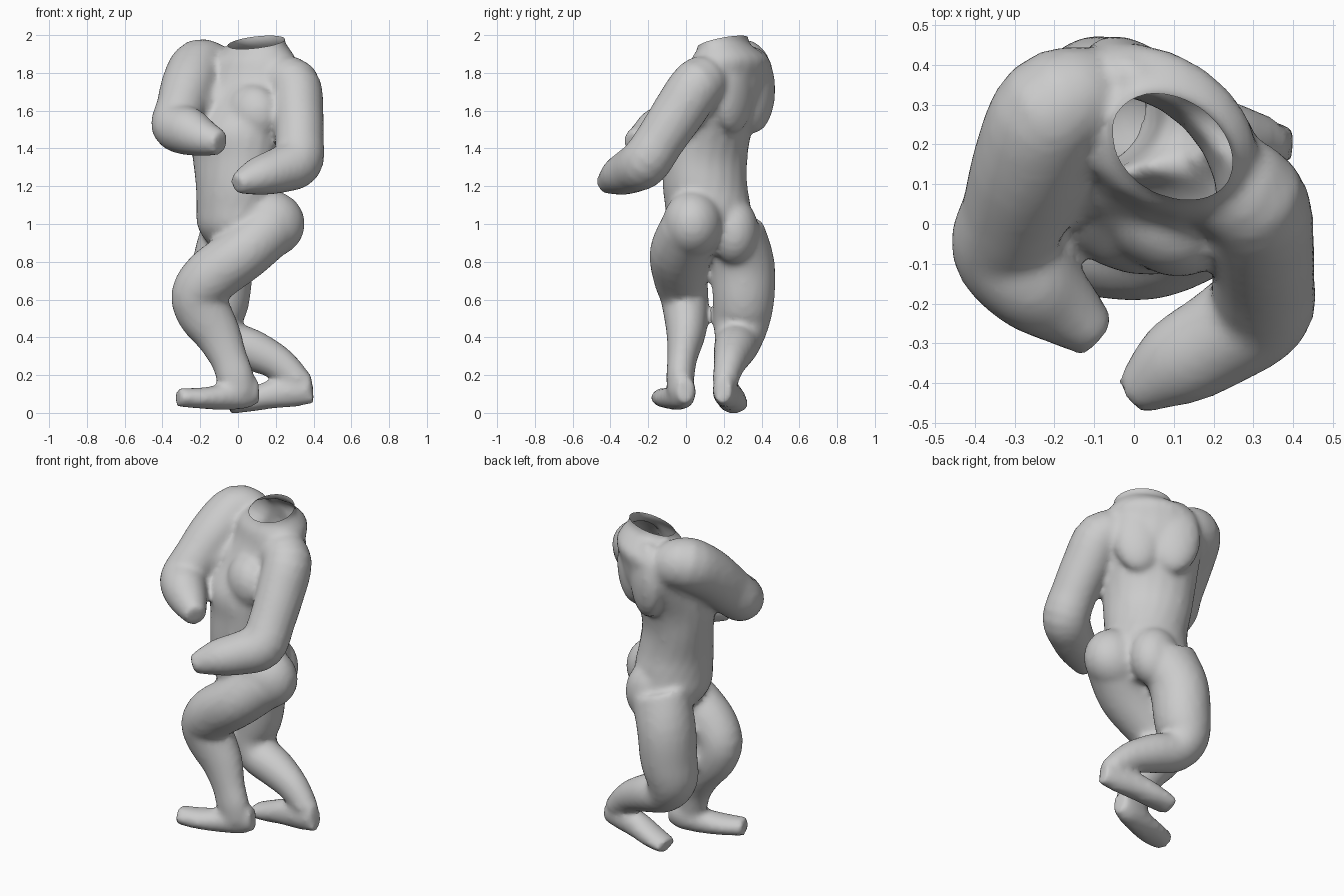
import bpy, bmesh, math
from mathutils import Vector, Matrix

SIDES, STEPS = 20, 4
bm = bmesh.new()


def spline(pts):
    """Catmull-Rom interpolation of ring records."""
    out = []
    for i in range(len(pts) - 1):
        p0, p1 = pts[max(i - 1, 0)], pts[i]
        p2, p3 = pts[i + 1], pts[min(i + 2, len(pts) - 1)]
        for s in range(STEPS):
            t = s / STEPS
            out.append([0.5 * (2 * b + (c - a) * t + (2 * a - 5 * b + 4 * c - d) * t * t
                               + (3 * b - a - 3 * c + d) * t ** 3)
                        for a, b, c, d in zip(p0, p1, p2, p3)])
    return out + [list(pts[-1])]


def tube(pts, ref=None):
    """Closed tube; rings are x, y, z, radius along ref, other radius (, yaw when ref is None)."""
    path = spline(pts)
    rings = []
    for i, p in enumerate(path):
        c = Vector(p[:3])
        if ref is None:
            a = math.radians(p[5])
            u, w = Vector((math.cos(a), math.sin(a), 0)), Vector((-math.sin(a), math.cos(a), 0))
        else:
            t = (Vector(path[min(i + 1, len(path) - 1)][:3]) - Vector(path[max(i - 1, 0)][:3])).normalized()
            u = (ref - t * ref.dot(t)).normalized()
            w = t.cross(u)
        rings.append([bm.verts.new(c + u * p[3] * math.cos(k * math.tau / SIDES)
                                   + w * p[4] * math.sin(k * math.tau / SIDES)) for k in range(SIDES)])
    for a, b in zip(rings, rings[1:]):
        for k in range(SIDES):
            j = (k + 1) % SIDES
            bm.faces.new((a[k], a[j], b[j], b[k]))
    bm.faces.new(rings[0][::-1])
    bm.faces.new(rings[-1])


def muscle(pos, size, yaw=0, tilt=0):
    m = (Matrix.Translation(pos) @ Matrix.Rotation(math.radians(yaw), 4, 'Z')
         @ Matrix.Rotation(math.radians(tilt), 4, 'Y') @ Matrix.Diagonal((*size, 1)))
    bmesh.ops.create_icosphere(bm, subdivisions=3, radius=1, matrix=m)


Y, Z = Vector((0, 1, 0)), Vector((0, 0, 1))

# torso: pelvis faces -x, chest twists toward the front
tube([(0.01, 0.14, 0.84, 0.14, 0.12, -85), (0.00, 0.13, 0.97, 0.225, 0.21, -80),
      (0.00, 0.115, 1.10, 0.23, 0.22, -65), (-0.005, 0.10, 1.21, 0.235, 0.21, -50),
      (-0.015, 0.10, 1.35, 0.25, 0.20, -45), (-0.01, 0.115, 1.50, 0.265, 0.22, -40),
      (0.035, 0.18, 1.65, 0.285, 0.21, -36), (0.05, 0.225, 1.78, 0.29, 0.19, -35),
      (0.075, 0.235, 1.87, 0.255, 0.185, -35), (0.105, 0.215, 1.93, 0.18, 0.14, -35),
      (0.10, 0.195, 1.97, 0.163, 0.12, -35), (0.10, 0.195, 2.08, 0.163, 0.12, -35)])

# chest, armpit and upper back
muscle((0.075, 0.00, 1.58), (0.16, 0.12, 0.16), -35, 20)
muscle((-0.12, 0.14, 1.60), (0.16, 0.115, 0.16), -35, -20)
muscle((-0.20, 0.08, 1.62), (0.08, 0.10, 0.12))
muscle((0.175, 0.25, 1.71), (0.15, 0.09, 0.23), -35)
muscle((0.01, 0.36, 1.71), (0.15, 0.09, 0.23), -35)

# buttocks
muscle((0.165, 0.035, 1.00), (0.19, 0.16, 0.18))
muscle((0.06, 0.255, 0.96), (0.15, 0.13, 0.18))

# right arm
tube([(-0.10, 0.32, 1.81, 0.13, 0.13), (-0.20, 0.285, 1.83, 0.152, 0.15),
      (-0.255, 0.16, 1.74, 0.15, 0.15), (-0.30, 0.03, 1.61, 0.14, 0.135),
      (-0.325, -0.06, 1.52, 0.13, 0.135), (-0.26, -0.145, 1.49, 0.128, 0.125),
      (-0.18, -0.21, 1.455, 0.10, 0.10), (-0.09, -0.285, 1.43, 0.064, 0.06)], Z)
# left arm
tube([(0.18, 0.13, 1.76, 0.13, 0.13), (0.295, 0.06, 1.735, 0.143, 0.14),
      (0.318, -0.04, 1.59, 0.14, 0.135), (0.325, -0.14, 1.44, 0.132, 0.13),
      (0.315, -0.215, 1.33, 0.135, 0.135), (0.22, -0.285, 1.285, 0.122, 0.125),
      (0.10, -0.355, 1.25, 0.10, 0.11), (-0.008, -0.433, 1.21, 0.052, 0.052)], Z)

# left leg, thigh raised forward
tube([(0.17, 0.02, 0.98, 0.155, 0.155), (0.03, -0.035, 0.85, 0.158, 0.15),
      (-0.14, -0.03, 0.725, 0.145, 0.15), (-0.22, -0.01, 0.625, 0.13, 0.135),
      (-0.18, 0.0, 0.53, 0.12, 0.145), (-0.11, 0.0, 0.42, 0.105, 0.125),
      (-0.05, -0.02, 0.29, 0.08, 0.10), (-0.015, -0.03, 0.19, 0.075, 0.10),
      (0.0, -0.03, 0.10, 0.07, 0.09)], Y)
# right leg, knee bent back
tube([(-0.01, 0.27, 0.98, 0.14, 0.18), (-0.075, 0.30, 0.80, 0.168, 0.165),
      (-0.095, 0.305, 0.62, 0.165, 0.16), (-0.11, 0.293, 0.48, 0.15, 0.145),
      (-0.05, 0.275, 0.38, 0.125, 0.118), (0.08, 0.255, 0.33, 0.11, 0.11),
      (0.22, 0.23, 0.26, 0.085, 0.09), (0.33, 0.205, 0.16, 0.065, 0.07)], Y)

# feet, heel to toe
tube([(0.107, 0.0, 0.12, 0.05, 0.065), (0.03, -0.015, 0.11, 0.068, 0.09),
      (-0.08, -0.05, 0.085, 0.077, 0.07), (-0.20, -0.09, 0.078, 0.082, 0.056),
      (-0.318, -0.125, 0.083, 0.068, 0.05)], Y)
tube([(0.395, 0.195, 0.125, 0.05, 0.075), (0.30, 0.205, 0.115, 0.064, 0.083),
      (0.17, 0.225, 0.096, 0.075, 0.075), (0.06, 0.245, 0.065, 0.08, 0.06),
      (-0.05, 0.255, 0.037, 0.072, 0.043)], Y)

bmesh.ops.recalc_face_normals(bm, faces=bm.faces)
mesh = bpy.data.meshes.new("body")
bm.to_mesh(mesh)
bm.free()
body = bpy.data.objects.new("body", mesh)
bpy.context.collection.objects.link(body)
bpy.context.view_layer.objects.active = body
body.select_set(True)

# fuse the parts into one skin and soften the joins
fuse = body.modifiers.new("fuse", 'REMESH')
fuse.mode = 'VOXEL'
fuse.voxel_size = 0.018
soft = body.modifiers.new("soft", 'SMOOTH')
soft.factor = 0.5
soft.iterations = 6
for name in ("fuse", "soft"):
    bpy.ops.object.modifier_apply(modifier=name)

# cut the neck open along a tilted rim
bm = bmesh.new()
bm.from_mesh(body.data)
near = [f for f in bm.faces if f.calc_center_median().z > 1.88
        and (f.calc_center_median().xy - Vector((0.10, 0.195))).length < 0.2]
geom = near + list({e for f in near for e in f.edges}) + list({v for f in near for v in f.verts})
bmesh.ops.bisect_plane(bm, geom=geom, plane_co=(0.10, 0.195, 1.963),
                       plane_no=Vector((-0.17, -0.24, 1)).normalized(), clear_outer=True)
bm.to_mesh(body.data)
bm.free()
bpy.ops.object.shade_smooth_by_angle(angle=math.radians(50))
